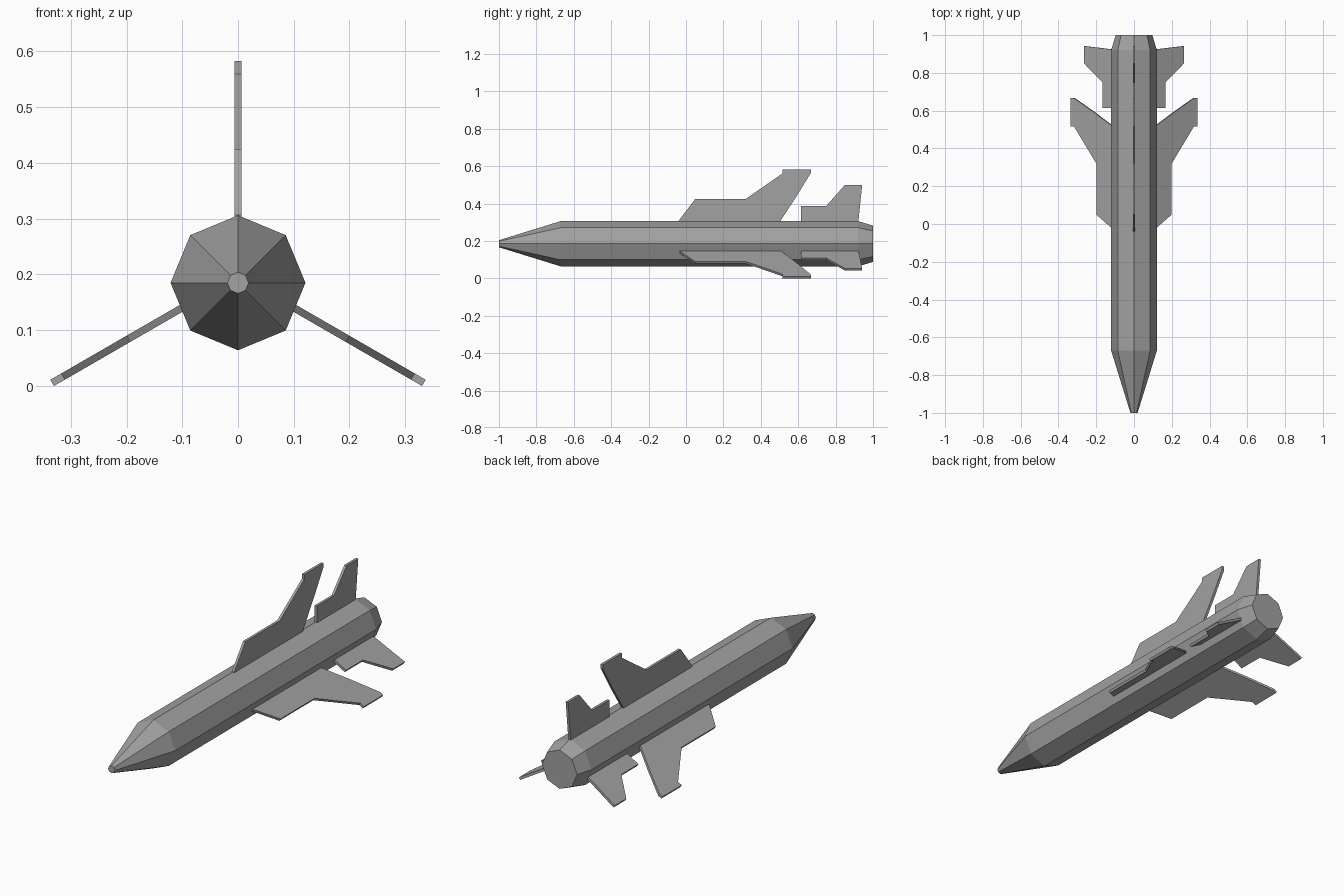
import bpy
import math
from mathutils import Matrix, Vector

cube = bpy.data.objects.get("Cube")
if cube:
    bpy.data.objects.remove(cube, do_unlink=True)

BODY_Z = 0.185      # height of the fuselage axis
FIN_AXIS_Z = 0.198  # height of the axis the fins are arrayed around
HALF_THICK = 0.0065
SIDES = 8

grey = bpy.data.materials.new("mid_grey")
grey.use_nodes = True
colour = (0.36, 0.36, 0.36, 1.0)
grey.diffuse_color = colour
grey.node_tree.nodes["Principled BSDF"].inputs["Base Color"].default_value = colour


def loft(name, rings):
    """Join rings of equal size into a closed, flat-shaded solid."""
    n = len(rings[0])
    verts = [p for ring in rings for p in ring]
    faces = [tuple(range(n))[::-1], tuple(range(len(verts) - n, len(verts)))]
    for r in range(len(rings) - 1):
        for i in range(n):
            a, b = r * n + i, r * n + (i + 1) % n
            faces.append((a, b, b + n, a + n))
    mesh = bpy.data.meshes.new(name)
    mesh.from_pydata(verts, [], faces)
    mesh.materials.append(grey)
    obj = bpy.data.objects.new(name, mesh)
    bpy.context.collection.objects.link(obj)
    return obj


def body_ring(y, radius):
    angles = [math.pi / 2 + math.tau * i / SIDES for i in range(SIDES)]
    return [(radius * math.cos(a), y, BODY_Z + radius * math.sin(a))
            for a in reversed(angles)]


def fin(name, outline, degrees):
    """Extrude a (y, z) outline and turn it about the long axis."""
    turn = Matrix.Rotation(math.radians(degrees), 3, 'Y')
    rings = [[turn @ Vector((x, y, z - FIN_AXIS_Z)) + Vector((0, 0, FIN_AXIS_Z))
              for y, z in outline] for x in (HALF_THICK, -HALF_THICK)]
    return loft(name, rings)


# Fuselage: blunt nose, straight tube, tapered tail
loft("fuselage", [body_ring(y, r) for y, r in
                  ((-1, 0.019), (-0.67, 0.121), (0.92, 0.121), (1, 0.097))])

# Outlines run from the front of the root, over the tip, to the rear of the root
main_wing = [(-0.04, 0.298), (-0.04, 0.307), (0.05, 0.425), (0.32, 0.425),
             (0.515, 0.56), (0.515, 0.583), (0.667, 0.583), (0.667, 0.563),
             (0.592, 0.44), (0.505, 0.307), (0.505, 0.298)]
tail_fin = [(0.615, 0.298), (0.615, 0.387), (0.75, 0.387), (0.85, 0.5),
            (0.942, 0.5), (0.922, 0.307), (0.92, 0.298)]

# Three sets of fins spaced evenly around the fuselage
for side, degrees in (("top", 0), ("left", 120), ("right", 240)):
    fin("main_wing_" + side, main_wing, degrees)
    fin("tail_fin_" + side, tail_fin, degrees)
